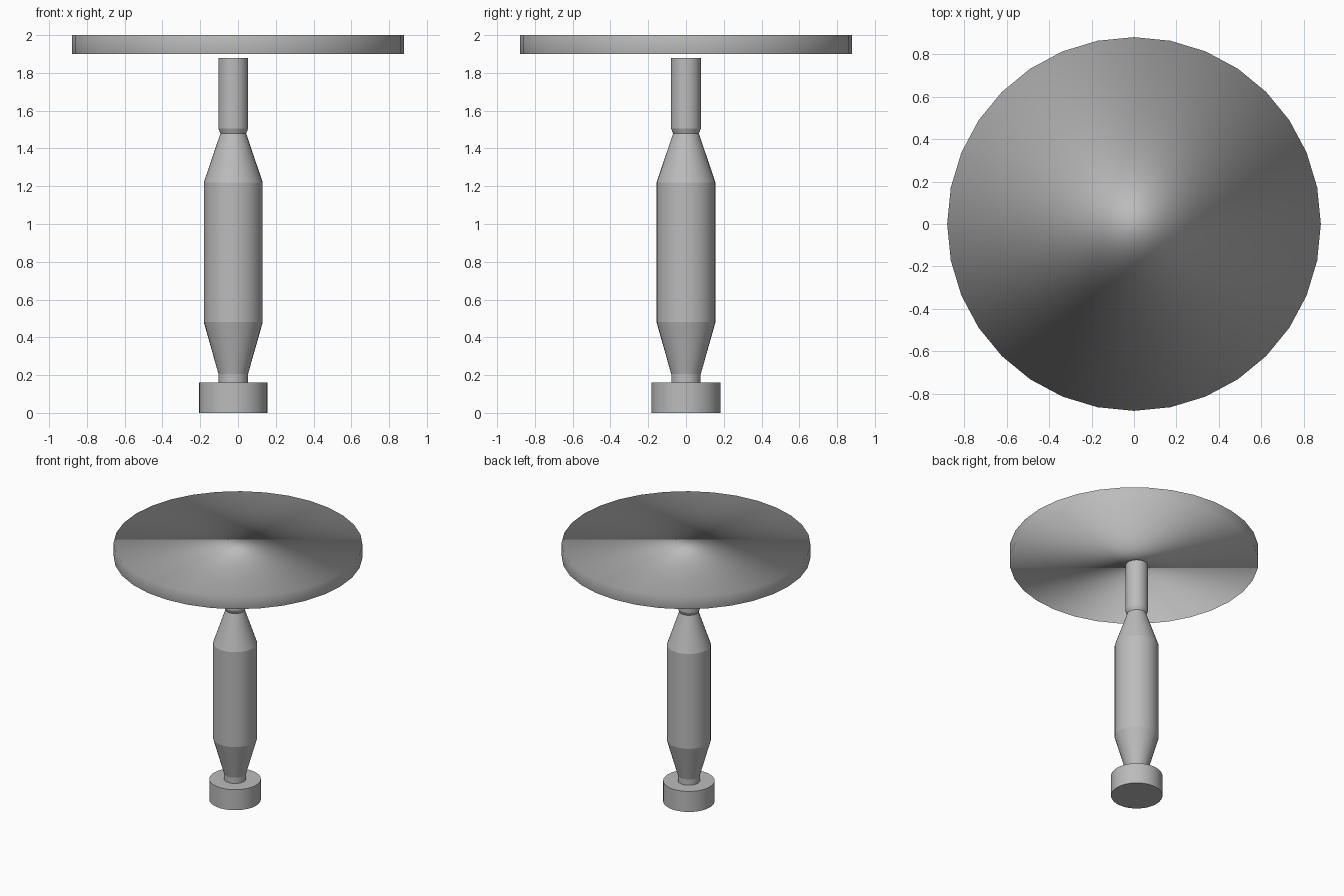
import bpy, bmesh, math
from mathutils import Vector

SIDES = 32
cube = bpy.data.objects.get("Cube")
if cube:
    bpy.data.objects.remove(cube, do_unlink=True)

grey = bpy.data.materials.new("plain_grey")
grey.use_nodes = True
colour = (0.5, 0.5, 0.5, 1)
grey.diffuse_color = colour
grey.node_tree.nodes["Principled BSDF"].inputs["Base Color"].default_value = colour


def turned(name, profile, x=0.0):
    """Closed solid of revolution from (radius, height) points, with flat end caps."""
    bm = bmesh.new()
    rings = []
    for r, z in profile:
        rings.append([bm.verts.new((r * math.cos(a), r * math.sin(a), z))
                      for a in (math.tau * i / SIDES for i in range(SIDES))])
    for low, high in zip(rings, rings[1:]):
        for i in range(SIDES):
            j = (i + 1) % SIDES
            bm.faces.new((low[i], low[j], high[j], high[i]))
    bm.faces.new(rings[0][::-1])
    bm.faces.new(rings[-1])
    mesh = bpy.data.meshes.new(name)
    bm.to_mesh(mesh)
    bm.free()
    mesh.materials.append(grey)
    obj = bpy.data.objects.new(name, mesh)
    obj.location.x = x
    bpy.context.collection.objects.link(obj)
    bpy.ops.object.select_all(action='DESELECT')
    obj.select_set(True)
    bpy.context.view_layer.objects.active = obj
    return obj


# Pedestal: foot, lower neck, tapered body, pinched collar and upper rod
turned("pedestal", [(0.182, 0), (0.182, 0.16), (0.078, 0.16), (0.078, 0.205),
                    (0.156, 0.48), (0.156, 1.22), (0.068, 1.48),
                    (0.079, 1.505), (0.079, 1.88)], x=-0.025)
bpy.ops.object.shade_smooth_by_angle(angle=math.radians(14))

# Round top, softly shaded across its rim
top = turned("table_top", [(0.88, 1.9), (0.88, 2.0)])
bpy.ops.object.shade_smooth()
normals = []
for v in top.data.vertices:
    out = Vector((v.co.x, v.co.y, 0)).normalized()
    out.z = 0.18 if v.co.z > 1.95 else -0.18
    normals.append(out.normalized())
top.data.normals_split_custom_set_from_vertices(normals)
